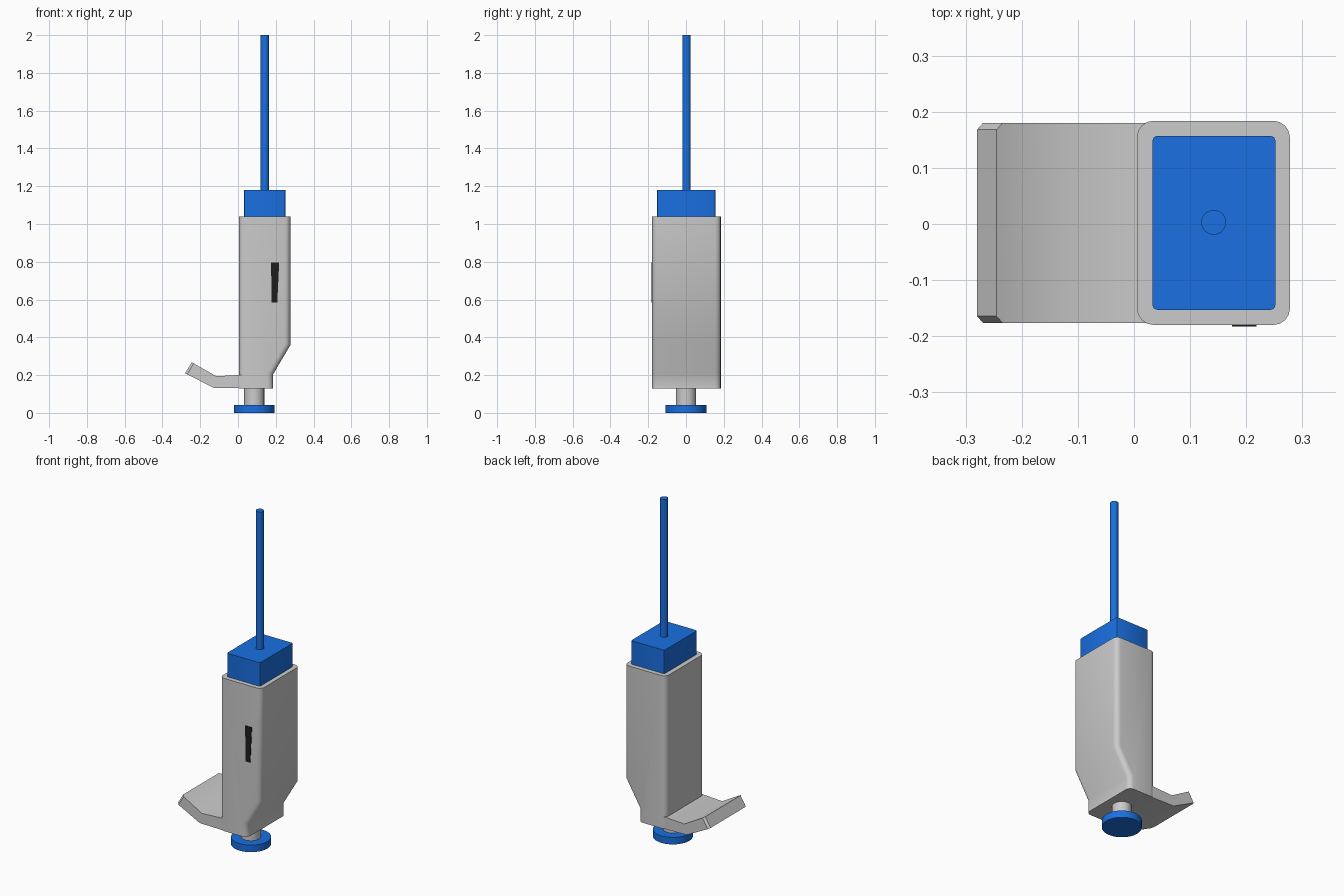
import bpy, bmesh
from mathutils import Vector

if "Cube" in bpy.data.objects:
    bpy.data.objects.remove(bpy.data.objects["Cube"])

def material(name, colour):
    m = bpy.data.materials.new(name)
    m.diffuse_color = colour
    m.use_nodes = True
    m.node_tree.nodes["Principled BSDF"].inputs["Base Color"].default_value = m.diffuse_color
    return m

blue = material("blue", (0.01, 0.16, 0.75, 1))
black = material("black", (0.012, 0.012, 0.012, 1))

def finish(obj, name, mat=None, smooth=True):
    obj.name = name
    if mat:
        obj.data.materials.append(mat)
    bpy.ops.object.select_all(action='DESELECT')
    obj.select_set(True)
    bpy.context.view_layer.objects.active = obj
    if smooth:
        bpy.ops.object.shade_smooth_by_angle(angle=0.6)
    return obj

def extrude_profile(name, pts, y0, y1, mat=None, pick=None, width=0, segments=3):
    """Extrude an x/z outline along y, rounding the edges chosen by pick."""
    bm = bmesh.new()
    face = bm.faces.new([bm.verts.new((x, y0, z)) for x, z in pts])
    ext = bmesh.ops.extrude_face_region(bm, geom=[face])
    moved = [v for v in ext["geom"] if isinstance(v, bmesh.types.BMVert)]
    bmesh.ops.translate(bm, vec=Vector((0, y1 - y0, 0)), verts=moved)
    bmesh.ops.recalc_face_normals(bm, faces=bm.faces)
    if pick:
        edges = [e for e in bm.edges if pick(*(v.co for v in e.verts))]
        bmesh.ops.bevel(bm, geom=edges, offset=width, segments=segments,
                        profile=0.5, affect='EDGES')
    mesh = bpy.data.meshes.new(name)
    bm.to_mesh(mesh)
    bm.free()
    obj = bpy.data.objects.new(name, mesh)
    bpy.context.collection.objects.link(obj)
    return finish(obj, name, mat)

def cylinder(name, x, y, r, z0, z1, mat=None):
    bpy.ops.mesh.primitive_cylinder_add(vertices=48, radius=r, depth=z1 - z0,
                                        location=(x, y, (z0 + z1) / 2))
    return finish(bpy.context.object, name, mat)

# Housing with rounded upright and sloping edges
body_pts = [(0.005, 0.13), (0.186, 0.13), (0.186, 0.205),
            (0.278, 0.36), (0.278, 1.04), (0.005, 1.04)]
extrude_profile("housing", body_pts, -0.18, 0.184,
                pick=lambda a, b: abs(a.y - b.y) < 1e-4 and abs(a.z - b.z) > 0.01,
                width=0.03, segments=4)

# Upturned lifting toe with chamfered tip corners
toe_pts = [(0.03, 0.13), (-0.13, 0.133), (-0.28, 0.21),
           (-0.245, 0.268), (-0.115, 0.194), (0.03, 0.202)]
extrude_profile("lifting_toe", toe_pts, -0.176, 0.18,
                pick=lambda a, b: abs(a.y - b.y) < 1e-4 and max(a.x, b.x) < -0.24,
                width=0.012, segments=1)

# Dark slot mark on the front face
extrude_profile("slot_mark", [(0.175, 0.797), (0.218, 0.797), (0.208, 0.585), (0.178, 0.585)],
                -0.183, -0.17, black)

# Square cap above the housing
extrude_profile("cap_block", [(0.033, 1.0), (0.252, 1.0), (0.252, 1.18), (0.033, 1.18)],
                -0.153, 0.157, blue,
                pick=lambda a, b: abs(a.z - b.z) > 0.01, width=0.008, segments=2)

# Rod, foot stem and foot disc
cylinder("top_rod", 0.142, 0.003, 0.022, 1.17, 2.0, blue)
cylinder("foot_stem", 0.086, 0.0, 0.053, 0.03, 0.14)
cylinder("foot_disc", 0.086, 0.0, 0.108, 0.0, 0.042, blue)
